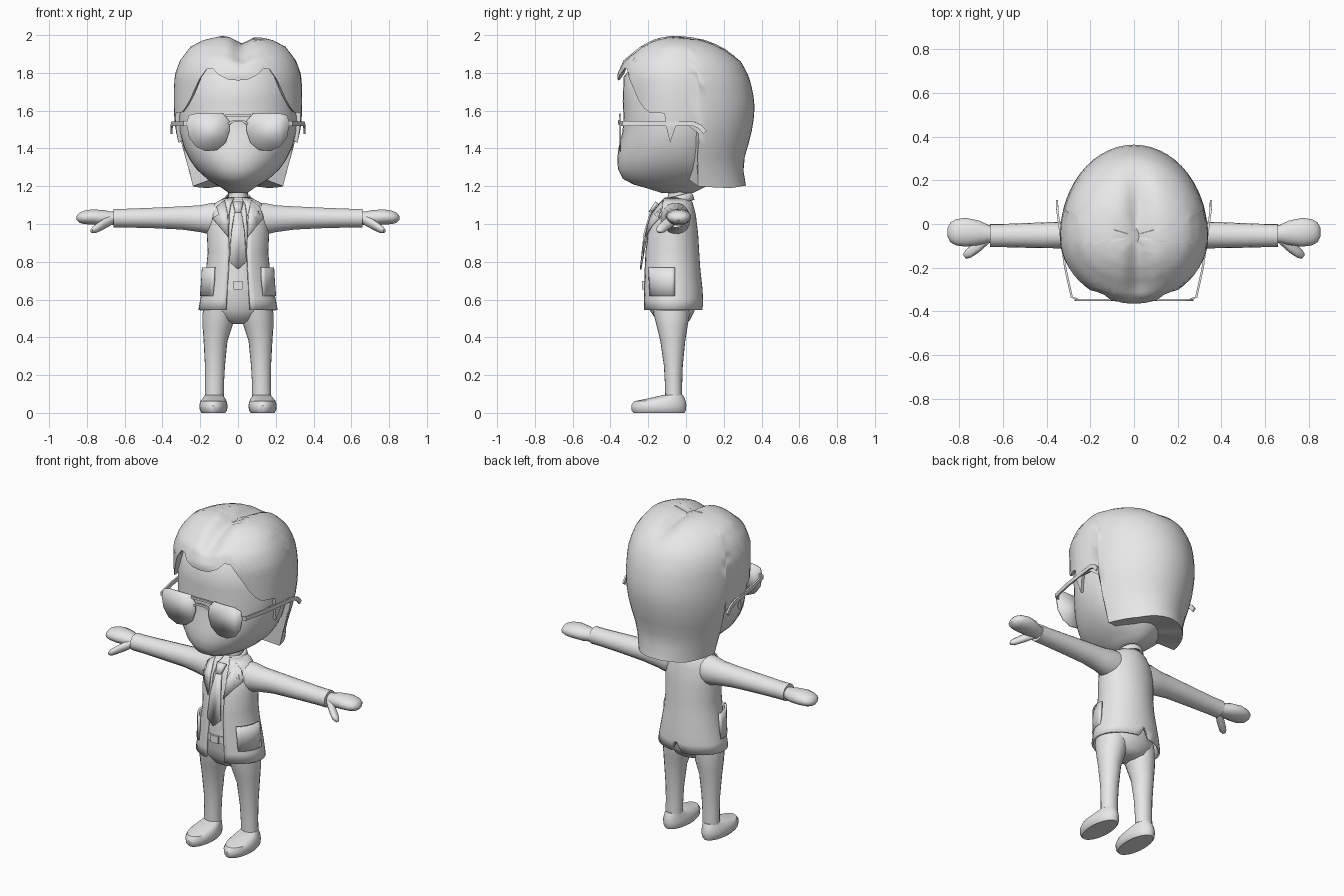
import bpy, bmesh, math
from math import sin, cos, radians, pi
from mathutils import Vector

if "Cube" in bpy.data.objects:
    bpy.data.objects.remove(bpy.data.objects["Cube"])

grey = bpy.data.materials.new("light_grey")
grey.diffuse_color = (0.8, 0.8, 0.8, 1)
grey.use_nodes = True
grey.node_tree.nodes["Principled BSDF"].inputs["Base Color"].default_value = grey.diffuse_color


def finish(name, bm, thick=0, offset=-1, angle=40):
    """Turn a bmesh into a named, smooth-shaded object."""
    bmesh.ops.recalc_face_normals(bm, faces=bm.faces[:])
    me = bpy.data.meshes.new(name)
    bm.to_mesh(me)
    bm.free()
    me.materials.append(grey)
    ob = bpy.data.objects.new(name, me)
    bpy.context.collection.objects.link(ob)
    if thick:
        mod = ob.modifiers.new("thickness", 'SOLIDIFY')
        mod.thickness, mod.offset = thick, offset
    bpy.ops.object.select_all(action='DESELECT')
    ob.select_set(True)
    bpy.context.view_layer.objects.active = ob
    bpy.ops.object.shade_smooth_by_angle(angle=radians(angle))
    return ob


def skin(rings, closed=True, caps=(True, True)):
    """Bridge a list of point rings into a surface."""
    bm = bmesh.new()
    rows = [[bm.verts.new(p) for p in r] for r in rings]
    n = len(rows[0])
    for a, b in zip(rows, rows[1:]):
        for i in range(n if closed else n - 1):
            j = (i + 1) % n
            bm.faces.new((a[i], a[j], b[j], b[i]))
    if caps[0]:
        bm.faces.new(rows[0])
    if caps[1]:
        bm.faces.new(rows[-1])
    return bm


def lerp(table, t):
    """Linear lookup in a table whose first column is ascending."""
    if t <= table[0][0]:
        return table[0][1:]
    for a, b in zip(table, table[1:]):
        if t <= b[0]:
            f = (t - a[0]) / (b[0] - a[0])
            return [p + (q - p) * f for p, q in zip(a[1:], b[1:])]
    return table[-1][1:]


def oval(table, z, a, y0, k=1.0):
    """Point at azimuth a (0 = front) on a (z, half width, front, back) table."""
    hw, yf, yb = lerp(table, z)
    y0 = min(max(y0, yf + .01), yb - .01)
    c = cos(a)
    return Vector((hw * k * sin(a), y0 + k * c * ((yf - y0) if c > 0 else (y0 - yb)), z))


def lathe(table, y0, n=32):
    return [[oval(table, r[0], 2 * pi * i / n, y0) for i in range(n)] for r in table]


def tube_z(rings, s, n=20):
    return [[(s * (cx + rx * sin(2 * pi * i / n)), cy - ry * cos(2 * pi * i / n), z)
             for i in range(n)] for z, cx, cy, rx, ry in rings]


def tube_x(rings, s, n=18):
    return [[(s * x, cy + ry * cos(2 * pi * i / n), cz + rz * sin(2 * pi * i / n))
             for i in range(n)] for x, cy, cz, ry, rz in rings]


def bar(name, pts, w, h):
    """Rectangular bar along a path, w horizontally and h vertically."""
    rings = []
    for i, p in enumerate(pts):
        d = Vector(pts[min(i + 1, len(pts) - 1)]) - Vector(pts[max(i - 1, 0)])
        u = d.cross(Vector((0, 0, 1))).normalized()
        v = u.cross(d).normalized()
        rings.append([Vector(p) + u * a * w / 2 + v * b * h / 2
                      for a, b in ((1, 1), (1, -1), (-1, -1), (-1, 1))])
    finish(name, skin(rings))


# head
HEAD = [(1.165, .05, -.13, .04), (1.19, .085, -.21, .09), (1.21, .12, -.28, .12),
        (1.24, .165, -.335, .15), (1.29, .22, -.36, .19), (1.34, .255, -.364, .21),
        (1.4, .285, -.358, .23), (1.48, .308, -.338, .25), (1.55, .314, -.33, .26),
        (1.65, .312, -.335, .26), (1.78, .285, -.33, .24), (1.88, .2, -.24, .15),
        (1.93, .08, -.12, .05)]
finish("head", skin(lathe(HEAD, -.06, 40)))

# hair shell: hairline height depends on azimuth
HAIR = [(1.19, .25, -.3, .32), (1.25, .262, -.3, .308), (1.32, .285, -.32, .30),
        (1.4, .31, -.33, .325), (1.5, .332, -.34, .35), (1.6, .34, -.345, .365),
        (1.7, .34, -.352, .355), (1.79, .335, -.365, .33), (1.87, .305, -.335, .285),
        (1.94, .25, -.25, .2), (1.975, .18, -.19, .12), (1.995, .09, -.13, .04),
        (2.0, .02, -.09, -.02)]
LINE = [(0, 1.76), (9, 1.765), (18, 1.79), (25, 1.825), (31, 1.82), (37, 1.77), (42, 1.72),
        (48, 1.66), (55, 1.615), (62, 1.59), (70, 1.59), (79, 1.585), (81, 1.51), (85, 1.43),
        (91, 1.52), (100, 1.52), (108, 1.48), (109, 1.2), (120, 1.195), (140, 1.19),
        (160, 1.2), (180, 1.205)]
half = []
for (a, z), (b, _) in zip(LINE, LINE[1:]):
    m = max(1, round((b - a) / 6))
    half += [a + (b - a) * k / m for k in range(m)]
azimuths = half + [180] + [-a for a in reversed(half[1:])]
rows = 18
rings = [[] for _ in range(rows + 2)]
for a in azimuths:
    zb = lerp(LINE, abs(a))[0]
    for r in range(rows):
        s = ((r + .15) / (rows - .85)) ** 1.7
        p = oval(HAIR, 2.0 - (2.0 - zb) * s, radians(a), -.06)
        # parting groove along the crown
        if p.z > 1.8:
            fade = min(1, (p.z - 1.8) / .12) * min(1, max(0, (.3 - p.y) / .2))
            p.z -= .045 * fade * math.exp(-((p.x - .02) / .05) ** 2)
        rings[r].append(p)
    back = abs(a) > 108.5
    for r, k in ((rows, .95 if back else .96), (rows + 1, .55 if back else .88)):
        q = oval(HAIR, zb, radians(a), -.06, k)
        q.z += .005 if r == rows else .04
        rings[r].append(q)
finish("hair", skin(rings, caps=(True, False)), angle=45)

# glasses
LENS = [(.045, 1.545), (.045, 1.49), (.065, 1.43), (.11, 1.392), (.17, 1.385), (.225, 1.41),
        (.26, 1.46), (.272, 1.53), (.262, 1.575), (.22, 1.586), (.08, 1.586)]
for s, side in ((1, "left"), (-1, "right")):
    bm = bmesh.new()
    bm.faces.new([bm.verts.new((s * x, -.348, z)) for x, z in LENS])
    finish(side + "_lens", bm, .008, 0)
    bar(side + "_temple", [(s * .26, -.345, 1.532), (s * .285, -.335, 1.532), (s * .315, -.2, 1.532),
                           (s * .348, .04, 1.53), (s * .352, .075, 1.515), (s * .352, .1, 1.485)],
        .01, .024)
bar("upper_bridge", [(-.07, -.35, 1.575), (.07, -.35, 1.575)], .012, .012)
bar("lower_bridge", [(-.05, -.35, 1.53), (-.025, -.355, 1.545), (.025, -.355, 1.545),
                     (.05, -.35, 1.53)], .012, .012)

# neck, shirt and hips
finish("neck", skin(tube_z([(1.1, 0, -.045, .062, .065), (1.15, 0, -.04, .05, .055),
                            (1.2, 0, -.04, .06, .06)], 1)))
JACKET = [(.545, .21, -.23, .09), (.6, .2, -.23, .09), (.65, .19, -.23, .088),
          (.77, .168, -.226, .075), (.85, .16, -.222, .07), (.95, .165, -.21, .064),
          (1.05, .158, -.183, .052), (1.11, .125, -.148, .036), (1.14, .07, -.115, .02)]
SHIRT = [(z, hw * .88, yf + .012, yb - .02) for z, hw, yf, yb in JACKET if z > .62]
finish("shirt", skin(lathe(SHIRT, -.07)))
HIPS = [(.47, .05, -.11, -.02), (.49, .11, -.155, .02), (.54, .165, -.19, .045),
        (.6, .17, -.205, .055), (.68, .165, -.215, .06)]
finish("trouser_hips", skin(lathe(HIPS, -.07)))
BELT = [(.655, .17, -.222, .064), (.695, .166, -.222, .064)]
finish("belt", skin(lathe(BELT, -.07)))
bar("belt_buckle", [(-.025, -.226, .675), (.025, -.226, .675)], .012, .045)

# jacket with open front and back vent
n = 40
bm = skin([[oval(JACKET, r[0], 2 * pi * (i + .0) / n, -.07) for i in range(n)] for r in JACKET],
          caps=(False, False))
bmesh.ops.delete(bm, geom=[f for f in bm.faces if f.calc_center_median().y < -.08 and
                           all(abs(v.co.x) < .31 * lerp(JACKET, v.co.z)[0] + .002 for v in f.verts)],
                 context='FACES')
for v in bm.verts:
    if v.co.z < .55 and v.co.y > 0 and abs(v.co.x) < .02:
        v.co.z = .605
finish("jacket", bm, .012)


def chest_plate(name, pts, lift, thick=.008):
    """Flat piece lying on the chest, given as (x, z) points."""
    bm = bmesh.new()
    vs = []
    for x, z in pts:
        hw, yf, _ = lerp(JACKET, z)
        vs.append(bm.verts.new((x, -.07 + (yf + .07) * math.sqrt(max(0, 1 - (x / hw) ** 2)) - lift, z)))
    bmesh.ops.triangulate(bm, faces=[bm.faces.new(vs)])
    finish(name, bm, thick, 0)


# tie
chest_plate("tie_blade", [(-.018, 1.07), (-.035, .95), (-.045, .8), (0, .76), (.045, .8),
                          (.035, .95), (.018, 1.07)], .014)
chest_plate("tie_knot", [(-.028, 1.115), (-.015, 1.06), (.015, 1.06), (.028, 1.115)], .014, .018)

# shirt collar band
band = [[(k * sin(2 * pi * i / 28), -.045 - k * 1.15 * cos(2 * pi * i / 28),
          z - .018 * cos(2 * pi * i / 28)) for i in range(28)]
        for k, z in ((.078, 1.11), (.072, 1.135), (.062, 1.15))]
finish("collar", skin(band, caps=(False, False)), .008)

SLEEVE = [(.08, -.06, 1.03, .08, .085), (.14, -.055, 1.027, .078, .085), (.2, -.052, 1.028, .068, .072),
          (.3, -.05, 1.032, .062, .062), (.45, -.052, 1.032, .058, .055), (.6, -.053, 1.031, .053, .05),
          (.66, -.053, 1.031, .053, .05)]
HAND = [(.63, -.048, 1.03, .035, .034), (.67, -.045, 1.03, .042, .036), (.71, -.04, 1.033, .056, .041),
        (.77, -.038, 1.037, .066, .041), (.815, -.038, 1.035, .06, .036), (.84, -.038, 1.033, .046, .027),
        (.855, -.038, 1.032, .018, .01)]
THUMB = [(.66, -.06, 1.025, .025, .025), (.71, -.1, 1.0, .03, .028), (.75, -.128, .977, .028, .024),
         (.77, -.138, .968, .02, .017), (.78, -.14, .963, .006, .006)]
LEG = [(.09, .125, -.065, .05, .045), (.16, .124, -.066, .05, .046), (.25, .122, -.067, .053, .05),
       (.38, .119, -.07, .063, .066), (.45, .11, -.073, .077, .08), (.52, .1, -.076, .088, .095),
       (.58, .092, -.08, .088, .1)]
SHOE = [(0, .13, -.142, .062, .135), (.012, .13, -.144, .072, .143), (.04, .13, -.144, .075, .146),
        (.062, .13, -.138, .069, .136), (.076, .128, -.105, .06, .098), (.095, .126, -.068, .047, .052)]
for s, side in ((1, "left"), (-1, "right")):
    # arms and hands
    finish(side + "_sleeve", skin(tube_x(SLEEVE, s)))
    finish(side + "_hand", skin(tube_x(HAND, s)))
    finish(side + "_thumb", skin(tube_x(THUMB, s, 12)))
    # legs, trouser cuffs and shoes
    finish(side + "_leg", skin(tube_z(LEG, s)))
    finish(side + "_sock", skin(tube_z([(.07, .125, -.065, .043, .04), (.1, .125, -.065, .043, .04)], s)))
    finish(side + "_shoe", skin(tube_z(SHOE, s, 28)))
    # lapels
    chest_plate(side + "_lapel", [(s * .07, 1.125), (s * .055, 1.05), (s * .05, .93), (s * .1, .99),
                                  (s * .135, 1.03), (s * .1, 1.05), (s * .115, 1.09)], .01)
    # pockets wrapped around the jacket sides
    rows_p = [[oval(JACKET, z, s * radians(42 + 52 * i / 8), -.07, k) for i in range(9)]
              for z, k in ((.62, 1.03), (.7, 1.08), (.77, 1.14))]
    finish(side + "_pocket", skin(rows_p, closed=False, caps=(False, False)), .012)
